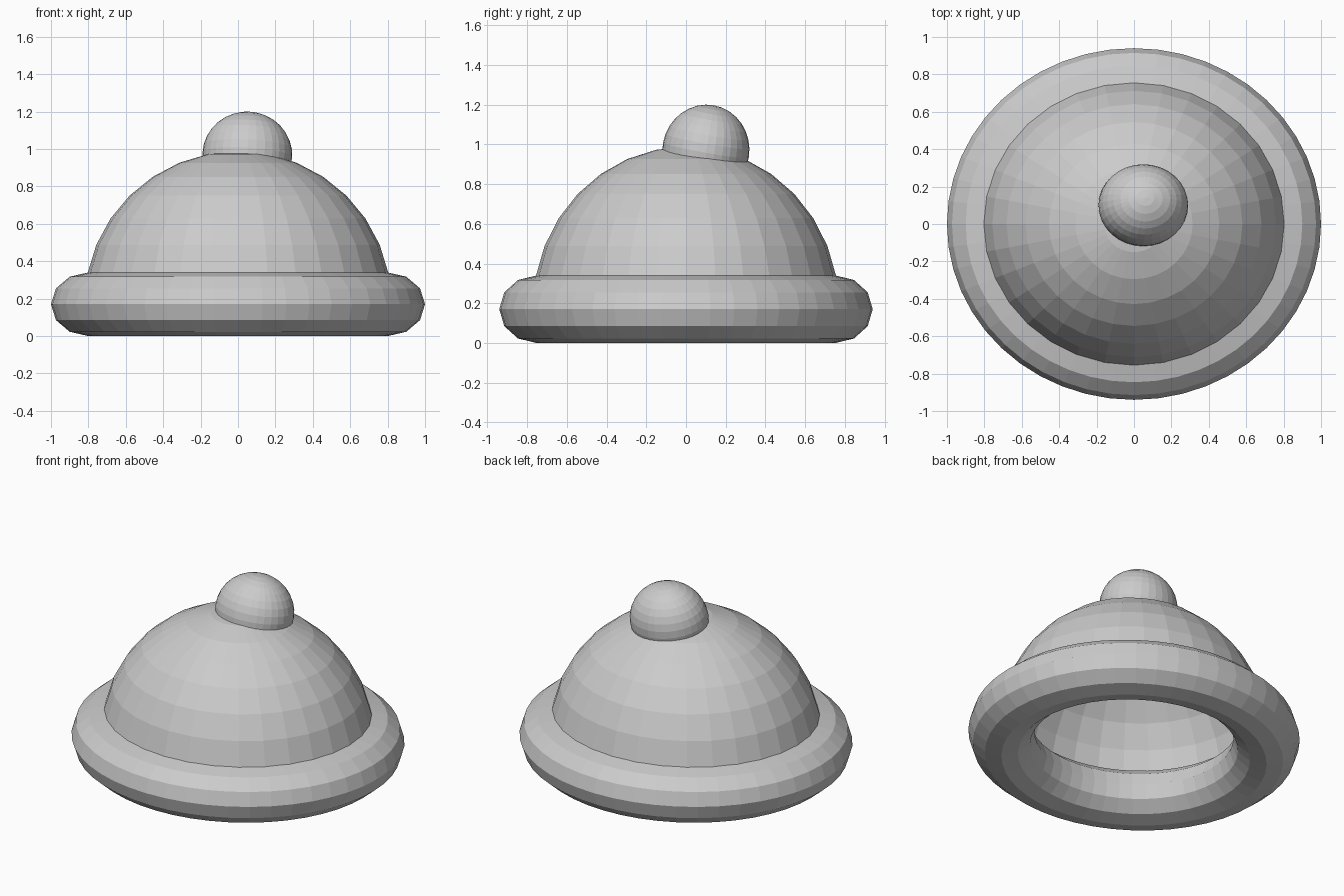
import bpy, bmesh, math

if "Cube" in bpy.data.objects:
    bpy.data.objects.remove(bpy.data.objects["Cube"])

SQUASH = 0.94  # the hat is slightly narrower front to back


def uv_sphere(name, loc, size, rot=(0, 0, 0), half=False):
    bm = bmesh.new()
    bmesh.ops.create_uvsphere(bm, u_segments=32, v_segments=16, radius=1)
    if half:
        low = [v for v in bm.verts if v.co.z < -0.01]
        bmesh.ops.delete(bm, geom=low, context='VERTS')
    mesh = bpy.data.meshes.new(name)
    bm.to_mesh(mesh)
    bm.free()
    ob = bpy.data.objects.new(name, mesh)
    bpy.context.collection.objects.link(ob)
    ob.location, ob.scale, ob.rotation_euler = loc, size, rot
    return ob


# Rolled brim: flattened ring
bpy.ops.mesh.primitive_torus_add(major_segments=48, minor_segments=12,
                                 major_radius=0.8, minor_radius=0.2,
                                 location=(0, 0, 0.17))
brim = bpy.context.object
brim.name = "brim"
brim.scale = (1, SQUASH, 0.85)

# Open crown, its lower edge tucked into the brim
uv_sphere("crown", (0, 0, 0.178), (0.82, 0.82 * SQUASH, 0.81), half=True)

# Bobble on top, offset and leaning back
uv_sphere("bobble", (0.05, 0.1, 0.97), (0.24, 0.219, 0.23),
          rot=(math.radians(-10), math.radians(3), 0))
